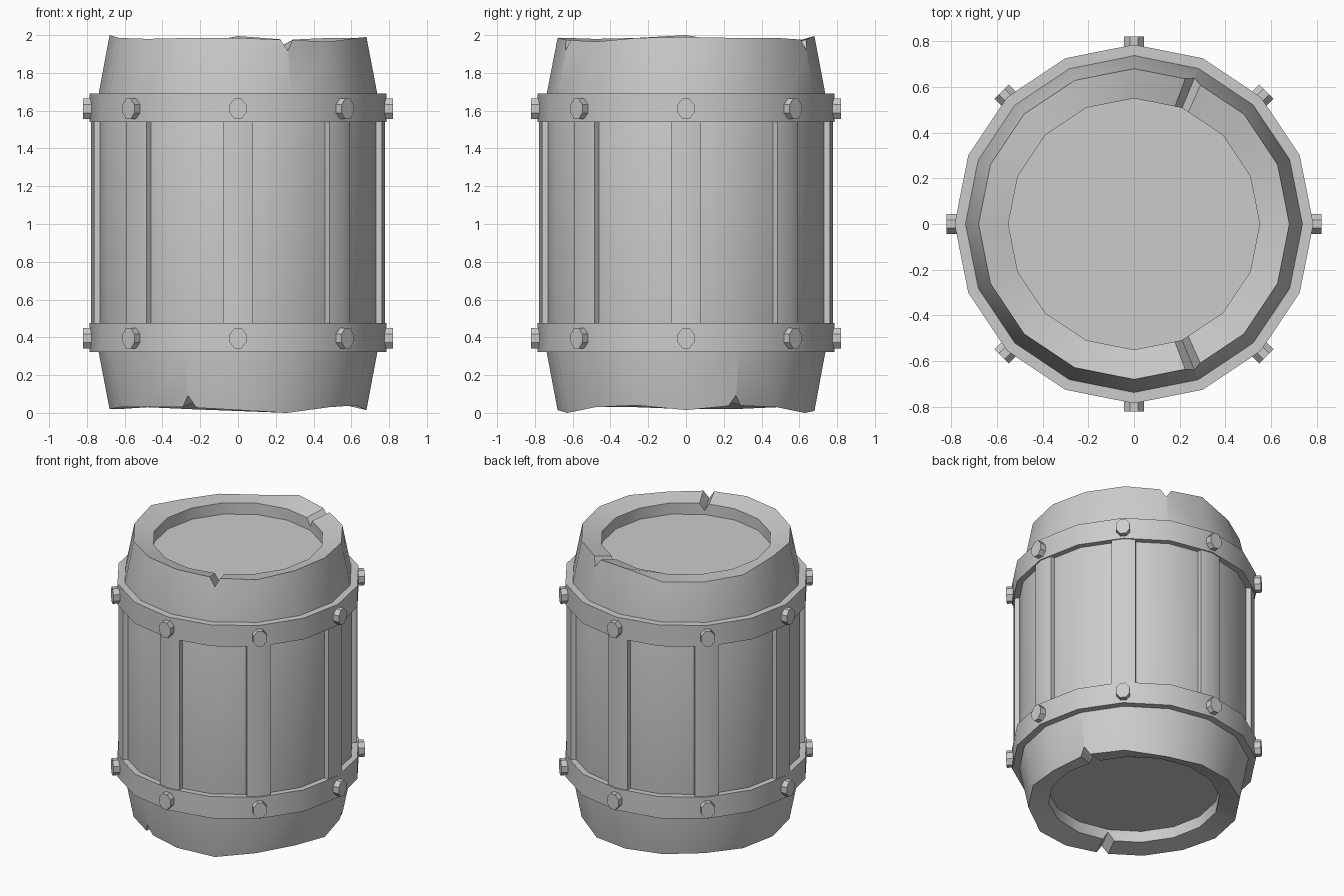
import bpy, bmesh
from math import sin, cos, tan, tau, radians
from mathutils import Matrix, Vector

if "Cube" in bpy.data.objects:
    bpy.data.objects.remove(bpy.data.objects["Cube"])

SIDES = 16
# Worn, uneven rim heights going round from +x
TOP = [1.99, 1.985, 1.985, 1.975, 1.995, 1.945, 1.95, 1.955,
       2.0, 1.985, 1.98, 1.985, 1.985, 1.975, 1.965, 1.985]
BOTTOM = [.015, .04, .03, 0, .01, .02, .03, .02,
          .02, .03, .03, .03, .015, 0, .03, .04]


def make_object(name, bm, smooth=True):
    bmesh.ops.recalc_face_normals(bm, faces=bm.faces[:])
    mesh = bpy.data.meshes.new(name)
    bm.to_mesh(mesh)
    bm.free()
    ob = bpy.data.objects.new(name, mesh)
    bpy.context.collection.objects.link(ob)
    if smooth:
        shade(ob)
    return ob


def shade(ob):
    bpy.ops.object.select_all(action='DESELECT')
    ob.select_set(True)
    bpy.context.view_layer.objects.active = ob
    bpy.ops.object.shade_smooth_by_angle(angle=radians(30))


def lathe(bm, profile, closed):
    """Turn (radius, z) points; z may be a list with one height per side."""
    rings = []
    for r, z in profile:
        rings.append([bm.verts.new((r * cos(tau * i / SIDES), r * sin(tau * i / SIDES),
                                    z[i] if isinstance(z, list) else z))
                      for i in range(SIDES)])
    pairs = list(zip(rings, rings[1:]))
    if closed:
        pairs.append((rings[-1], rings[0]))
    else:
        bm.faces.new(rings[0])
        bm.faces.new(rings[-1])
    for a, b in pairs:
        for i in range(SIDES):
            j = (i + 1) % SIDES
            bm.faces.new((a[i], a[j], b[j], b[i]))


def prism(bm, a, b):
    """Join two matching outlines into a closed solid."""
    a, b = [bm.verts.new(p) for p in a], [bm.verts.new(p) for p in b]
    bm.faces.new(a)
    bm.faces.new(b)
    for i in range(len(a)):
        j = (i + 1) % len(a)
        bm.faces.new((a[i], a[j], b[j], b[i]))


# Barrel body with recessed ends, rims sloping inward
bm = bmesh.new()
lathe(bm, [(.55, .135), (.55, .055), (.68, BOTTOM), (.745, .36),
           (.745, 1.65), (.68, TOP), (.55, 1.945), (.55, 1.865)], False)
body = make_object("barrel_body", bm, False)

# V-shaped chips cut across the rims
bm = bmesh.new()
for angle, tip, up in ((67.5, 1.925, 1), (-67.5, 1.925, 1),
                       (22.5, .085, -1), (247.5, .085, -1)):
    rot = Matrix.Rotation(radians(angle), 4, 'Z')
    prism(bm, *[[rot @ Vector((r, y, tip + slope + up * h))
                 for y, h in ((0, 0), (.07, .12), (-.07, .12))]
                for r, slope in ((.45, -.05 * up), (.85, .02 * up))])
cutter = make_object("rim_chip_cutter", bm, False)
cutter.hide_render = True
mod = body.modifiers.new("chips", 'BOOLEAN')
mod.operation, mod.solver, mod.object = 'DIFFERENCE', 'EXACT', cutter
bpy.context.view_layer.objects.active = body
bpy.ops.object.modifier_apply(modifier=mod.name)
bpy.data.objects.remove(cutter)
shade(body)

# Hoops
for name, z0, z1 in (("lower_hoop", .322, .475), ("upper_hoop", 1.54, 1.69)):
    bm = bmesh.new()
    lathe(bm, [(.72, z0), (.785, z0), (.785, z1), (.72, z1)], True)
    make_object(name, bm)

# Raised staves between the hoops, bent along the barrel corners
bm = bmesh.new()
W, R = .077, .777
edge = R - W * tan(tau / 32)
outline = [(.70, -W), (edge, -W), (R, 0), (edge, W), (.70, W)]
for k in range(8):
    rot = Matrix.Rotation(tau * k / 8, 4, 'Z')
    prism(bm, *[[rot @ Vector((x, y, z)) for x, y in outline] for z in (.44, 1.58)])
make_object("raised_staves", bm)

# Bolts around each hoop
bm = bmesh.new()
for z in (.395, 1.61):
    for k in range(8):
        bmesh.ops.create_cone(
            bm, cap_ends=True, segments=8, radius1=.055, radius2=.055, depth=.08,
            matrix=Matrix.Rotation(tau * k / 8, 4, 'Z') @ Matrix.Translation((.78, 0, z))
            @ Matrix.Diagonal((1, .86, 1.05, 1)) @ Matrix.Rotation(tau / 4, 4, 'Y')
            @ Matrix.Rotation(tau / 16, 4, 'Z'))
make_object("hoop_bolts", bm)
